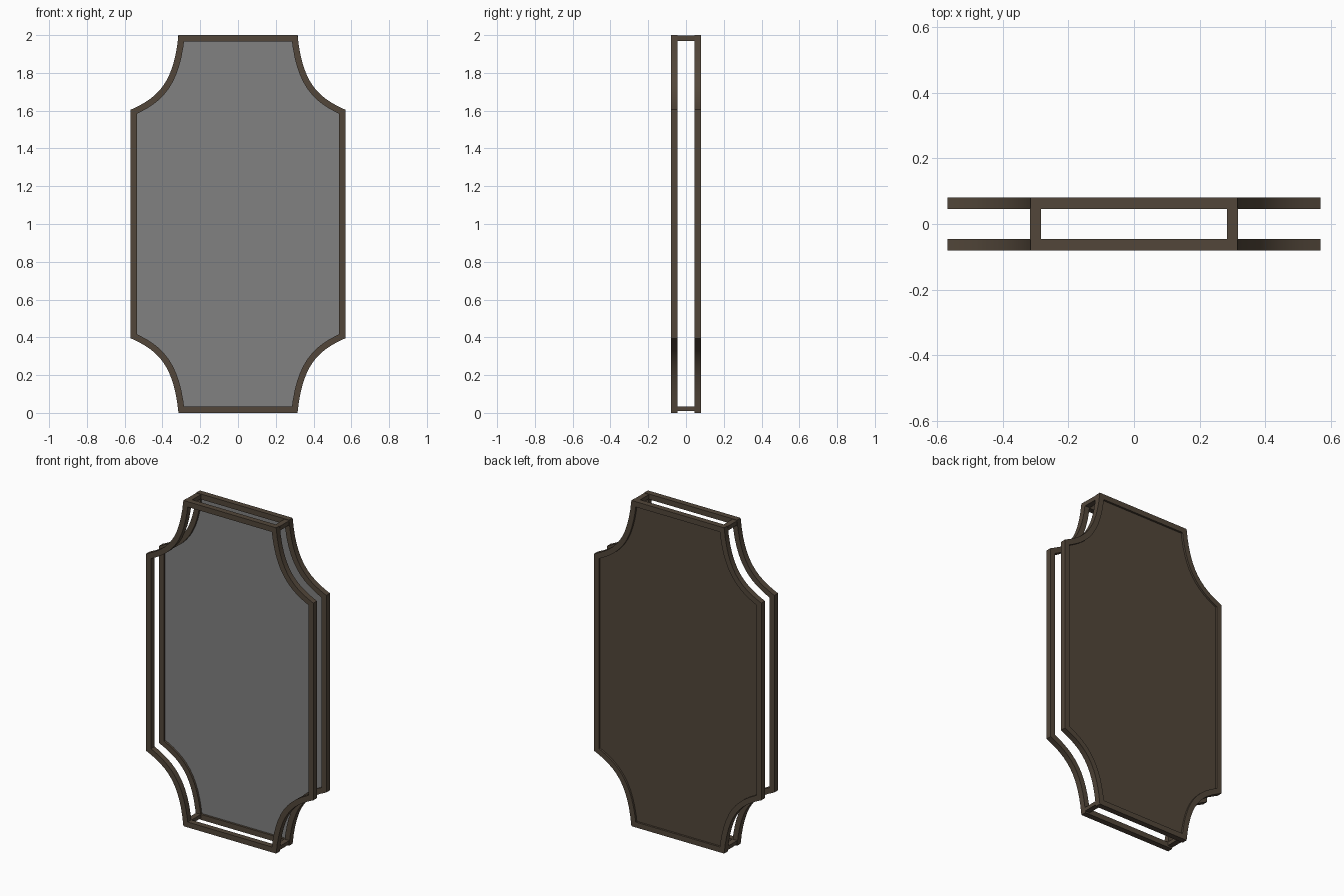
import bpy, bmesh
from mathutils import Vector

if "Cube" in bpy.data.objects:
    bpy.data.objects.remove(bpy.data.objects["Cube"])

def material(name, rgb):
    m = bpy.data.materials.new(name)
    m.diffuse_color = (*rgb, 1)
    m.use_nodes = True
    m.node_tree.nodes["Principled BSDF"].inputs["Base Color"].default_value = m.diffuse_color
    return m

brown = material("dark brown wood", (0.085, 0.062, 0.042))
grey = material("grey mirror glass", (0.22, 0.22, 0.22))

# Outline: one concave corner curve, mirrored to four corners
P = [Vector(p) for p in ((0.315, 2.0), (0.34, 1.75), (0.42, 1.67), (0.568, 1.605))]
N = 12
corner = []
for i in range(N + 1):
    t = i / N
    s = 1 - t
    corner.append(P[0]*s**3 + P[1]*3*s*s*t + P[2]*3*s*t*t + P[3]*t**3)
right = corner + [Vector((p.x, 2 - p.y)) for p in reversed(corner)]
outline = right + [Vector((-p.x, p.y)) for p in reversed(right)]   # clockwise

def inset(pts, d):
    """Mitred inward offset of a clockwise outline."""
    out = []
    for i, p in enumerate(pts):
        a = (p - pts[i - 1]).normalized()
        b = (pts[(i + 1) % len(pts)] - p).normalized()
        na, nb = Vector((a.y, -a.x)), Vector((b.y, -b.x))
        out.append(p + (na + nb) * (d / (1 + na.dot(nb))))
    return out

def finish(name, bm, mats):
    bmesh.ops.recalc_face_normals(bm, faces=bm.faces)
    me = bpy.data.meshes.new(name)
    bm.to_mesh(me)
    bm.free()
    for m in mats:
        me.materials.append(m)
    ob = bpy.data.objects.new(name, me)
    bpy.context.collection.objects.link(ob)
    return ob

def frame(name, y0, y1):
    bm = bmesh.new()
    inner = inset(outline, 0.033)
    loops = [[bm.verts.new((p.x, y, p.y)) for p in pts]
             for pts, y in ((outline, y0), (outline, y1), (inner, y1), (inner, y0))]
    n = len(outline)
    for k in range(4):
        A, B = loops[k], loops[(k + 1) % 4]
        for i in range(n):
            j = (i + 1) % n
            bm.faces.new((A[i], A[j], B[j], B[i]))
    ob = finish(name, bm, [brown])
    # smooth the curved sides, keep the edges sharp
    bpy.ops.object.select_all(action='DESELECT')
    ob.select_set(True)
    bpy.context.view_layer.objects.active = ob
    bpy.ops.object.shade_smooth_by_angle(angle=0.4)

# Two matching frames
frame("front_frame", -0.08, -0.045)
frame("back_frame", 0.045, 0.08)

# Mirror panel in the back frame: grey front, brown backing
bm = bmesh.new()
pts = inset(outline, 0.03)
a = [bm.verts.new((p.x, 0.058, p.y)) for p in pts]
b = [bm.verts.new((p.x, 0.068, p.y)) for p in pts]
bm.faces.new(a)
bm.faces.new(b)
for i in range(len(pts)):
    j = (i + 1) % len(pts)
    bm.faces.new((a[i], a[j], b[j], b[i]))
bmesh.ops.recalc_face_normals(bm, faces=bm.faces)
for f in bm.faces:
    f.material_index = 0 if f.normal.y < -0.9 else 1
finish("mirror_panel", bm, [grey, brown])

# Four spacers joining the frames at the narrow ends
for side, sx in (("left", -1), ("right", 1)):
    for end, z0, z1 in (("top", 1.97, 1.997), ("bottom", 0.01, 0.033)):
        bm = bmesh.new()
        bmesh.ops.create_cube(bm, size=1)
        for v in bm.verts:
            v.co = (sx * 0.3 + v.co.x * 0.033, v.co.y * 0.094,
                    (z0 + z1) / 2 + v.co.z * (z1 - z0))
        finish(f"{end}_{side}_spacer", bm, [brown])
